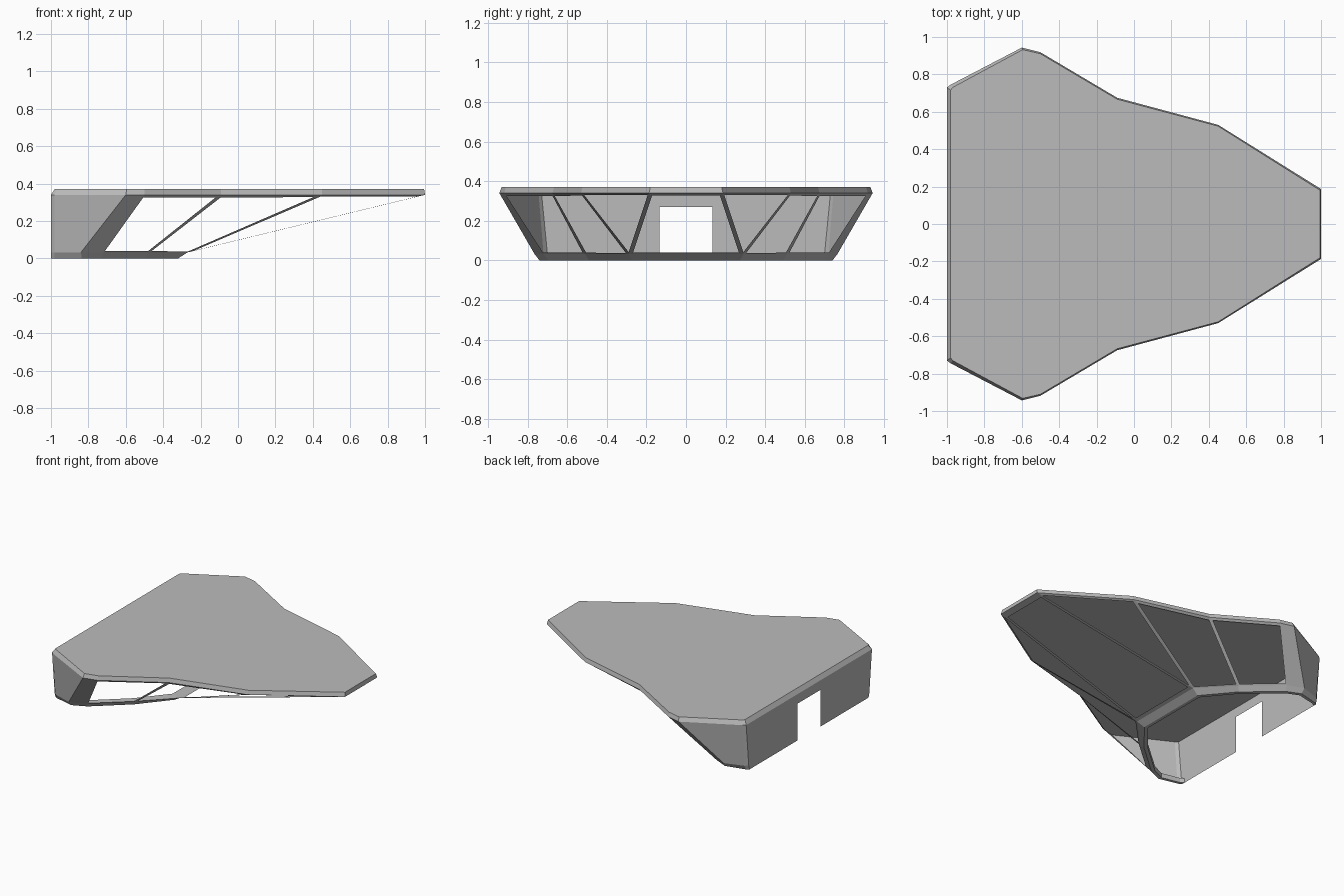
import bpy, bmesh
from mathutils import Vector

cube = bpy.data.objects.get("Cube")
if cube:
    bpy.data.objects.remove(cube, do_unlink=True)

grey = bpy.data.materials.new("light_grey")
grey.use_nodes = True
colour = (0.5, 0.5, 0.5, 1)
grey.diffuse_color = colour
grey.node_tree.nodes["Principled BSDF"].inputs["Base Color"].default_value = colour


def make(name, faces, mirrored=True):
    """Mesh from a list of faces given as corner points, mirrored across y."""
    bm = bmesh.new()
    for pts in faces:
        bm.faces.new([bm.verts.new(p) for p in pts])
    bmesh.ops.remove_doubles(bm, verts=bm.verts, dist=0.0005)
    bmesh.ops.recalc_face_normals(bm, faces=bm.faces)
    mesh = bpy.data.meshes.new(name)
    bm.to_mesh(mesh)
    bm.free()
    mesh.materials.append(grey)
    obj = bpy.data.objects.new(name, mesh)
    bpy.context.collection.objects.link(obj)
    if mirrored:
        mod = obj.modifiers.new("mirror", "MIRROR")
        mod.use_axis = (False, True, False)
    return obj


def at(points, z):
    return [Vector((x, y, z)) for x, y in points]


def flip(p):
    return Vector((p.x, -p.y, p.z))


def loft(a, b):
    return [(a[i], a[i + 1], b[i + 1], b[i]) for i in range(len(a) - 1)]


def frame(corners, margins):
    """Open frame around a panel; each margin belongs to the edge after its corner."""
    n = len(corners)
    inner = []
    for i, p in enumerate(corners):
        to_next = (corners[(i + 1) % n] - p).normalized()
        to_prev = (corners[i - 1] - p).normalized()
        s = to_next.cross(to_prev).length
        inner.append(p + to_next * (margins[i - 1] / s) + to_prev * (margins[i] / s))
    return loft(corners + corners[:1], inner + inner[:1])


# Half outlines, from the back corner round to the nose
eave = at([(-1, .73), (-.98, .745), (-.6, .943), (-.5, .918),
           (-.09, .675), (.45, .53), (1, .187)], .34)
top = at([(-.98, .715), (-.97, .73), (-.595, .932), (-.5, .91),
          (-.09, .667), (.45, .523), (.995, .18)], .37)
sill = at([(-1, .70), (-.98, .72), (-.84, .765), (-.72, .72),
           (-.48, .51), (-.27, .29)], .032)
foot = at([(-1, .69), (-.98, .705), (-.835, .74), (-.735, .695),
           (-.5, .49), (-.32, .275)], 0)
foot_in = at([(-1, .67), (-.975, .685), (-.84, .715), (-.75, .675),
              (-.52, .475), (-.345, .265)], 0)
sill_in = [p + Vector((0, 0, .034)) for p in foot_in]

# Roof slab with sloping edges
nose_and_back = [(eave[i], flip(eave[i]), flip(top[i]), top[i]) for i in (0, -1)]
edges = loft(eave, top)
edges += [[flip(p) for p in f] for f in edges]
make("roof", [top + [flip(p) for p in reversed(top)],
              eave + [flip(p) for p in reversed(eave)]] + edges + nose_and_back, False)

# Back wall with the doorway
make("back_wall", [[foot[0], sill[0], eave[0], (-1, 0, .34), (-1, 0, .27),
                    (-1, .133, .27), (-1, .133, 0)]])

# Solid side walls: corner chamfer, rear panel, leaning pillar
make("side_wall", loft(sill[:4], eave[:4]))

# Low kerb under the walls and windows
loops = [sill, foot, foot_in, sill_in, sill]
kerb = [f for a, b in zip(loops, loops[1:]) for f in loft(a, b)]
make("side_kerb", kerb)
ends = [loop[-1] for loop in loops]
make("front_kerb", loft(ends, [flip(p) for p in ends]), False)

# Window frames along each side
make("rear_window_frame", frame([sill[3], sill[4], eave[4], eave[3]],
                                [.012, .012, .02, .004]))
make("middle_window_frame", frame([sill[4], sill[5], eave[5], eave[4]],
                                  [.012, .012, .02, .012]))
make("forward_window_frame", frame([sill[5], eave[6], eave[5]],
                                   [.003, .018, .012]))

# Sloping front window frame under the nose
make("front_window_frame", frame([sill[5], eave[6], flip(eave[6]), flip(sill[5])],
                                 [.02, .05, .02, .03]), False)
